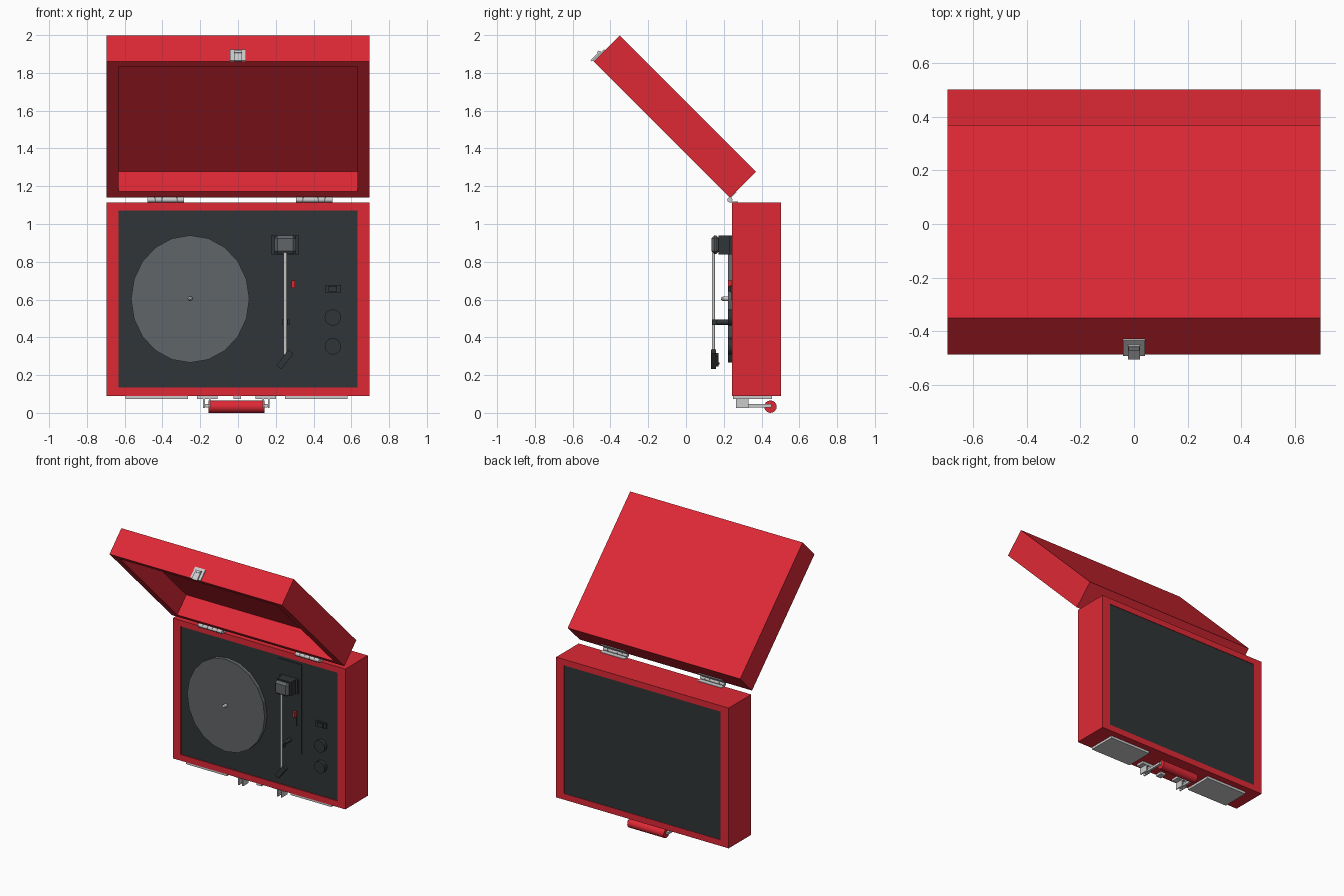
import bpy, bmesh
from math import radians, pi
from mathutils import Matrix, Vector

if "Cube" in bpy.data.objects:
    bpy.data.objects.remove(bpy.data.objects["Cube"])


def material(name, r, g, b):
    m = bpy.data.materials.new(name)
    m.diffuse_color = (r, g, b, 1)
    m.use_nodes = True
    m.node_tree.nodes["Principled BSDF"].inputs["Base Color"].default_value = m.diffuse_color
    return m


RED = material("red", 0.73, 0.022, 0.036)
DARK = material("charcoal", 0.03, 0.035, 0.038)
MID = material("mid_grey", 0.12, 0.13, 0.14)
METAL = material("metal", 0.62, 0.63, 0.63)


def finish(name, bm, mat, matrix=Matrix()):
    bmesh.ops.recalc_face_normals(bm, faces=bm.faces)
    me = bpy.data.meshes.new(name)
    bm.to_mesh(me)
    bm.free()
    ob = bpy.data.objects.new(name, me)
    bpy.context.collection.objects.link(ob)
    ob.matrix_world = matrix
    me.materials.append(mat)
    return ob


def box_mesh(x, y, z):
    bm = bmesh.new()
    bmesh.ops.create_cube(bm, size=1)
    for v in bm.verts:
        v.co = [r[0] if c < 0 else r[1] for c, r in zip(v.co, (x, y, z))]
    return bm


def box(name, x, y, z, mat, matrix=Matrix(), bevel=0):
    bm = box_mesh(x, y, z)
    if bevel:
        bmesh.ops.bevel(bm, geom=bm.edges[:], offset=bevel, segments=1, affect='EDGES')
    return finish(name, bm, mat, matrix)


def cylinder(name, p, q, r, mat, sides=16, r2=None, scale=(1, 1, 1)):
    p, q = Vector(p), Vector(q)
    bm = bmesh.new()
    bmesh.ops.create_cone(bm, cap_ends=True, segments=sides, radius1=r,
                          radius2=r if r2 is None else r2, depth=(q - p).length)
    rot = Vector((0, 0, 1)).rotation_difference(q - p).to_matrix().to_4x4()
    bmesh.ops.transform(bm, matrix=Matrix.Diagonal((*scale, 1)) @ rot, verts=bm.verts)
    return finish(name, bm, mat, Matrix.Translation((p + q) / 2))


def tray(name, y, z, depths, matrix):
    """Box with a sunken area in its +z (and optionally -z) face."""
    bm = box_mesh((-0.697, 0.697), y, z)
    for sign, depth in depths:
        bm.normal_update()
        face = max(bm.faces, key=lambda f: sign * f.normal.z)
        bmesh.ops.inset_region(bm, faces=[face], thickness=0.02)
        mid = (y[0] + y[1]) / 2
        for v in face.verts:
            v.co.x = 0.633 if v.co.x > 0 else -0.633
            v.co.y = y[1] - 0.044 if v.co.y > mid else y[0] + 0.044
        new = bmesh.ops.extrude_face_region(bm, geom=[face])["geom"]
        bmesh.ops.translate(bm, vec=(0, 0, -sign * depth),
                            verts=[e for e in new if isinstance(e, bmesh.types.BMVert)])
        if face.is_valid:
            bmesh.ops.delete(bm, geom=[face], context='FACES_ONLY')
    return finish(name, bm, RED, matrix)


# Case body and open lid
BODY = Matrix.Translation((0, 0.243, 0.09)) @ Matrix.Rotation(radians(90), 4, 'X')
LID = Matrix.Translation((0, 0.233, 1.14)) @ Matrix.Rotation(radians(135), 4, 'X')
tray("case_body", (0, 1.025), (-0.26, 0), ((1, 0.015), (-1, 0.008)), BODY)
tray("lid", (0, 1.02), (-0.194, 0), ((1, 0.15),), LID)
box("deck_panel", (-0.633, 0.633), (0.25, 0.262), (0.134, 1.071), DARK)
box("back_panel", (-0.633, 0.633), (0.49, 0.5), (0.134, 1.071), DARK)

# Lid latch
box("latch_plate", (-0.042, 0.042), (1.02, 1.027), (-0.083, 0), METAL, LID)
box("latch_hook", (-0.022, 0.022), (1.027, 1.036), (-0.062, 0.008), METAL, LID)
box("latch_tongue", (-0.02, 0.02), (1.036, 1.042), (-0.06, -0.045), METAL, LID)

# Hinges with knuckles and leaves
for side, x0 in (("left", -0.478), ("right", 0.307)):
    for i in range(5):
        a = x0 + i * 0.0388
        cylinder(f"{side}_hinge_knuckle_{i}", (a, 0.232, 1.128), (a + 0.037, 0.232, 1.128),
                 0.014, METAL, 12)
    box(f"{side}_hinge_leaf", (x0, x0 + 0.192), (0.232, 0.275), (1.113, 1.118), METAL)
    box(f"{side}_hinge_lid_leaf", (x0, x0 + 0.192), (-0.005, 0), (-0.045, 0), METAL, LID)

# Platter and spindle
cylinder("platter", (-0.253, 0.252, 0.603), (-0.253, 0.222, 0.603), 0.325, MID, 20,
         scale=(0.963, 1, 1.037))
cylinder("spindle", (-0.253, 0.224, 0.605), (-0.253, 0.195, 0.605), 0.012, METAL, 10)
cylinder("spindle_tip", (-0.253, 0.195, 0.605), (-0.253, 0.185, 0.605), 0.012, METAL, 10, 0.005)

# Tonearm assembly
box("tonearm_plate", (0.153, 0.344), (0.244, 0.252), (0.4, 1.05), DARK)
box("tonearm_base", (0.176, 0.323), (0.228, 0.246), (0.838, 0.94), DARK)
box("tonearm_pivot", (0.193, 0.307), (0.172, 0.23), (0.838, 0.94), DARK)
box("tonearm_head", (0.194, 0.306), (0.134, 0.176), (0.84, 0.94), MID, bevel=0.016)
cylinder("tonearm_tube", (0.25, 0.145, 0.85), (0.25, 0.145, 0.31), 0.009, METAL, 10)
SHELL = Matrix.Translation((0.25, 0.147, 0.285)) @ Matrix.Rotation(radians(38), 4, 'Y')
box("headshell", (-0.017, 0.017), (-0.014, 0.012), (-0.055, 0.05), DARK, SHELL)
box("cartridge", (-0.014, 0.014), (0.012, 0.024), (-0.04, 0.03), DARK, SHELL)
box("stylus", (-0.004, 0.004), (0.022, 0.03), (-0.035, -0.025), DARK, SHELL)

# Arm rest and cue lever
cylinder("arm_rest_post", (0.25, 0.25, 0.48), (0.25, 0.155, 0.48), 0.014, DARK, 10)
box("arm_rest_clip", (0.232, 0.272), (0.155, 0.165), (0.465, 0.495), DARK)
box("arm_rest_hook", (0.262, 0.272), (0.138, 0.156), (0.465, 0.495), DARK)
box("lever_slot", (0.28, 0.306), (0.24, 0.248), (0.595, 0.7), DARK)
box("cue_lever", (0.284, 0.303), (0.222, 0.246), (0.66, 0.7), RED)

# Switch and knobs
box("switch_frame", (0.46, 0.545), (0.236, 0.252), (0.638, 0.678), DARK)
box("switch_toggle", (0.48, 0.525), (0.226, 0.238), (0.643, 0.673), DARK)
for i, z in enumerate((0.505, 0.352)):
    cylinder(f"knob_{i}", (0.502, 0.252, z), (0.502, 0.222, z), 0.043, DARK, 20)

# Feet under the case
CX = -0.008
for side, s in (("left", -1), ("right", 1)):
    def span(a, b, s=s):
        return sorted((CX + s * a, CX + s * b))
    box(f"{side}_foot", span(0.257, 0.587), (0.25, 0.455), (0.073, 0.092), METAL)
    # Handle mounts
    box(f"{side}_handle_plate", span(0.1, 0.208), (0.27, 0.33), (0.073, 0.092), METAL)
    for a in (0.137, 0.168):
        box(f"{side}_handle_lug_{a}", span(a, a + 0.008), (0.265, 0.33), (0.025, 0.075), METAL)
    cylinder(f"{side}_handle_pin", (CX + s * 0.137, 0.297, 0.037),
             (CX + s * 0.176, 0.297, 0.037), 0.007, METAL, 8)
    box(f"{side}_handle_arm", span(0.147, 0.163), (0.29, 0.452), (0.029, 0.046), METAL)
box("body_latch", (-0.025, 0.015), (0.25, 0.3), (0.073, 0.092), METAL)
cylinder("handle_grip", (CX - 0.147, 0.447, 0.033), (CX + 0.147, 0.447, 0.033), 0.033, RED, 16)

# Smooth the round metal and grip parts
for ob in bpy.data.objects:
    if any(k in ob.name for k in ("knuckle", "tube", "grip", "spindle", "post", "pin")):
        for p in ob.data.polygons:
            p.use_smooth = len(p.vertices) == 4
